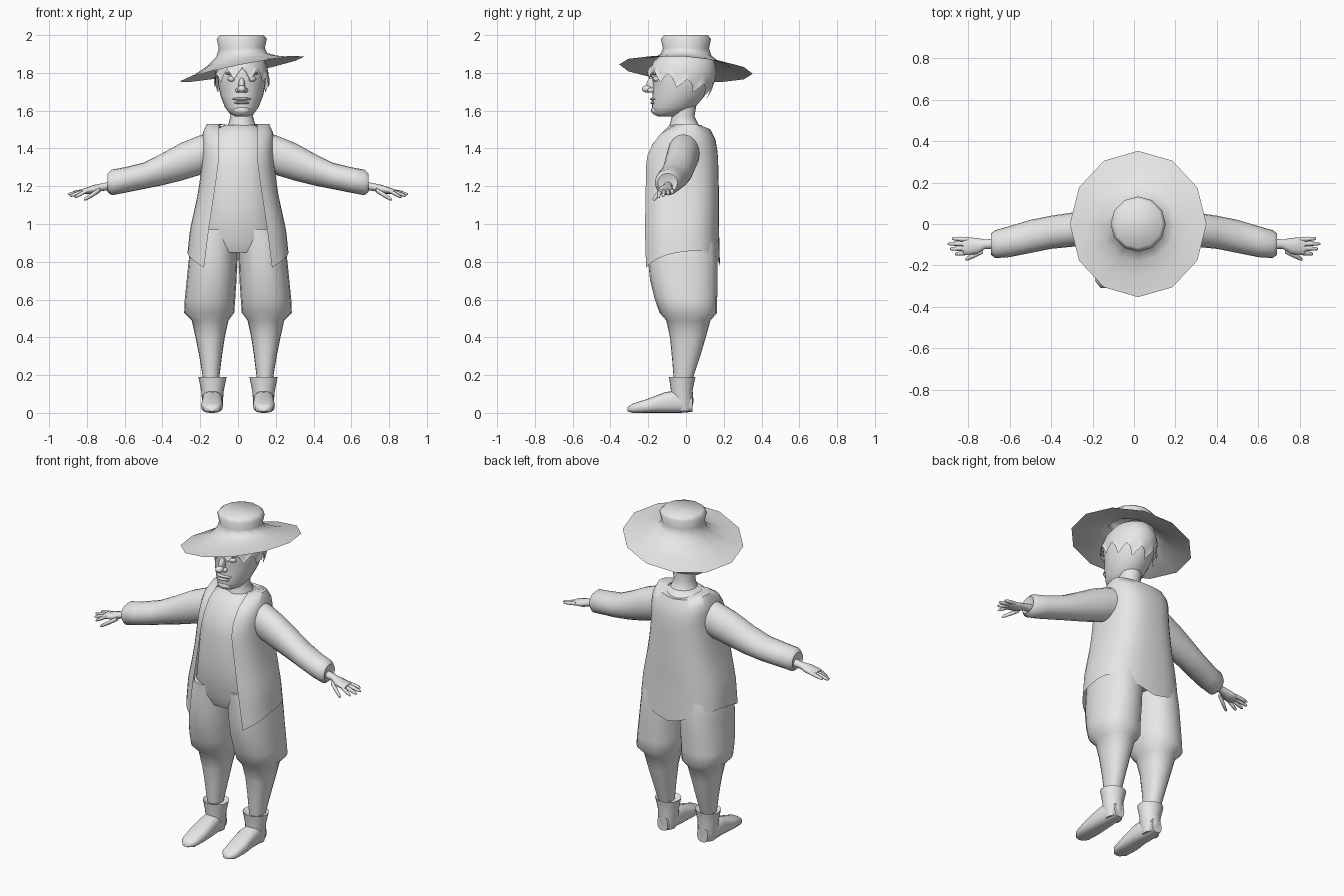
import bpy, bmesh, math
from math import sin, cos, pi, radians

cube = bpy.data.objects.get("Cube")
if cube:
    bpy.data.objects.remove(cube)

clay = bpy.data.materials.new("light_grey")
clay.use_nodes = True
clay.diffuse_color = (0.8, 0.8, 0.8, 1)
clay.node_tree.nodes["Principled BSDF"].inputs["Base Color"].default_value = (0.8, 0.8, 0.8, 1)


def finish(name, bm, mirror=False, angle=60):
    """Turn a bmesh into a smooth, optionally mirrored object."""
    bmesh.ops.recalc_face_normals(bm, faces=bm.faces)
    mesh = bpy.data.meshes.new(name)
    bm.to_mesh(mesh)
    bm.free()
    mesh.materials.append(clay)
    obj = bpy.data.objects.new(name, mesh)
    bpy.context.collection.objects.link(obj)
    bpy.ops.object.select_all(action="DESELECT")
    obj.select_set(True)
    bpy.context.view_layer.objects.active = obj
    bpy.ops.object.shade_smooth_by_angle(angle=radians(angle))
    if mirror:
        obj.modifiers.new("mirror", "MIRROR")
    return obj


def power(value, exponent):
    return math.copysign(abs(value) ** exponent, value)


def oval(low_a, high_a, low_b, high_b, angle, square=1.0):
    """Point on a superellipse given by its extents."""
    a = (low_a + high_a) / 2 + (high_a - low_a) / 2 * power(sin(angle), square)
    b = (low_b + high_b) / 2 - (high_b - low_b) / 2 * power(cos(angle), square)
    return a, b


def bridge(bm, rings, closed=True):
    for lower, upper in zip(rings, rings[1:]):
        count = len(lower)
        for i in range(count if closed else count - 1):
            j = (i + 1) % count
            bm.faces.new((lower[i], lower[j], upper[j], upper[i]))


def loft(name, axis, sections, sides=20, square=1.0, mirror=False, caps=True, angle=60):
    """Skin oval sections (position, extents of the two other axes)."""
    bm = bmesh.new()
    rings = []
    for position, *extents in sections:
        ring = []
        for i in range(sides):
            point = list(oval(*extents, 2 * pi * i / sides, square))
            point.insert("xyz".index(axis), position)
            ring.append(bm.verts.new(point))
        rings.append(ring)
    bridge(bm, rings)
    if caps:
        bm.faces.new(rings[0])
        bm.faces.new(rings[-1])
    return finish(name, bm, mirror, angle)


def sample(rows, position):
    """Interpolate a table of rows at a position in its first column."""
    position = min(max(position, rows[0][0]), rows[-1][0])
    for low, high in zip(rows, rows[1:]):
        if position <= high[0]:
            t = (position - low[0]) / (high[0] - low[0])
            return [a + (b - a) * t for a, b in zip(low[1:], high[1:])]


def ball(name, centre, size, mirror=False):
    bm = bmesh.new()
    bmesh.ops.create_uvsphere(bm, u_segments=16, v_segments=10, radius=1)
    for v in bm.verts:
        v.co = [c + s * p for c, s, p in zip(centre, size, v.co)]
    return finish(name, bm, mirror)


MID = 0.02  # the head and hat sit slightly off centre

# Shirt and trunk
loft("torso", "z", [
    (.85, -.2, .2, -.17, .14), (.92, -.23, .23, -.2, .155),
    (1.1, -.2, .2, -.215, .16), (1.3, -.18, .18, -.21, .155),
    (1.42, -.17, .17, -.18, .14), (1.49, -.14, .14, -.12, .11),
    (1.525, -.07, .09, -.085, .08)], square=.85)

# Neck
loft("neck", "z", [
    (1.48, -.08, .12, -.1, .1), (1.53, -.05, .09, -.085, .065),
    (1.57, -.04, .08, -.075, .045), (1.66, -.05, .09, -.08, .06)])

# Baggy breeches tapering into stockings
loft("leg", "z", [
    (.18, .1, .185, -.065, .035), (.3, .085, .205, -.075, .075),
    (.4, .07, .225, -.085, .105), (.49, .05, .245, -.105, .13),
    (.53, .02, .285, -.14, .165), (.6, .015, .282, -.165, .165),
    (.7, .008, .272, -.19, .168), (.8, .004, .262, -.2, .168),
    (.9, 0, .25, -.2, .16), (.97, 0, .22, -.2, .15)], mirror=True, square=.9)

# Soft boots with a flared cuff
loft("boot_shaft", "z", [
    (.01, .09, .18, -.06, .03), (.06, .08, .19, -.08, .04),
    (.12, .075, .195, -.08, .035), (.19, .06, .21, -.09, .05),
    (.17, .09, .19, -.07, .035)], mirror=True)
loft("boot_foot", "y", [
    (-.31, .115, .16, .008, .03), (-.28, .09, .185, 0, .05),
    (-.2, .08, .195, 0, .075), (-.11, .08, .19, 0, .11),
    (-.03, .085, .19, 0, .12), (.035, .1, .17, .005, .09)], mirror=True, square=.75)

# Sleeves with gathered cuffs
loft("sleeve", "x", [
    (.12, -.09, .075, 1.29, 1.49), (.2, -.1, .07, 1.26, 1.47),
    (.3, -.11, .055, 1.23, 1.43), (.4, -.12, .04, 1.205, 1.375),
    (.5, -.14, .02, 1.185, 1.325), (.6, -.16, -.01, 1.165, 1.3),
    (.67, -.165, -.03, 1.152, 1.288), (.69, -.15, -.045, 1.17, 1.268),
    (.68, -.125, -.065, 1.18, 1.24)], mirror=True)

# Hands
loft("palm", "x", [
    (.67, -.12, -.07, 1.18, 1.225), (.72, -.12, -.075, 1.175, 1.215),
    (.76, -.145, -.067, 1.16, 1.207), (.81, -.15, -.065, 1.16, 1.19),
    (.825, -.145, -.07, 1.165, 1.185)], sides=12, mirror=True)


def finger(name, start, end, radius):
    sections = []
    for t, scale in ((0, 1), (.5, 1), (.9, .75), (1, .3)):
        x, y, z = [a + (b - a) * t for a, b in zip(start, end)]
        r = radius * scale
        sections.append((x, y - r, y + r, z - r, z + r))
    loft(name, "x", sections, sides=8, mirror=True)


for i, length in enumerate((.075, .095, .085, .06)):
    root = -.075 - .021 * i
    finger("finger_%d" % (i + 1), (.8, root, 1.177),
           (.805 + length, root * 1.2 + .02, 1.165 - .008 * i), .011)
finger("thumb", (.73, -.13, 1.18), (.815, -.172, 1.128), .013)

# Open waistcoat: one half from the front edge round to the back, mirrored
WAISTCOAT = [  # height, half width, front, back, front edge
    (.77, .275, -.24, .18, .18), (.97, .255, -.24, .175, .155),
    (1.15, .215, -.235, .175, .128), (1.25, .2, -.23, .172, .113),
    (1.35, .19, -.225, .17, .1), (1.44, .19, -.18, .16, .1),
    (1.5, .185, -.125, .13, .1), (1.53, .165, -.06, .09, .1)]
bm = bmesh.new()
rings = []
STEPS, ROWS = 16, 14
for row in range(ROWS + 1):
    ring = []
    for i in range(STEPS + 1):
        u = i / STEPS
        hem = .86 - .09 * abs(2 * u - 1) ** 1.5
        neckline = 1.53 - .03 * max(0, 2 * u - 1)
        z = hem + (neckline - hem) * row / ROWS
        half, front, back, edge = sample(WAISTCOAT, z)
        start = math.asin((edge / half) ** (1 / .75))
        x, y = oval(-half, half, front, back, start + (pi - start) * u, .75)
        ring.append(bm.verts.new((max(x, 0), y, z)))
    rings.append(ring)
# Shoulder strap folding in towards the neck
rings.append([bm.verts.new((v.co.x * .6, v.co.y * .75, v.co.z - .005)) for v in rings[-1]])
bridge(bm, rings, closed=False)
finish("waistcoat", bm, mirror=True)

# Head
HEAD = [  # height, half width, front, back
    (1.57, .035, -.15, -.05), (1.585, .065, -.178, -.01),
    (1.62, .09, -.18, .05), (1.68, .113, -.178, .1), (1.74, .125, -.175, .135),
    (1.8, .13, -.185, .15), (1.86, .115, -.16, .14), (1.92, .07, -.09, .09)]
loft("head", "z", [(z, MID - w, MID + w, f, b) for z, w, f, b in HEAD], sides=28)

# Face
ball("nose_bridge", (MID, -.18, 1.735), (.017, .03, .04))
ball("nose_tip", (MID, -.205, 1.715), (.023, .028, .02))
for side in (-1, 1):
    name = "left" if side > 0 else "right"
    ball(name + "_nostril", (MID + side * .02, -.185, 1.708), (.014, .02, .013))
    ball(name + "_eye", (MID + side * .05, -.15, 1.768), (.025, .025, .017))
    ball(name + "_brow", (MID + side * .053, -.155, 1.797), (.034, .025, .008))
ball("upper_lip", (MID, -.165, 1.662), (.05, .026, .009))
ball("lower_lip", (MID, -.165, 1.642), (.042, .024, .009))
ball("chin", (MID, -.155, 1.602), (.045, .03, .025))

# Hair: a cap over the skull with pointed locks along its edge
bm = bmesh.new()
rings = []
LOCKS = 44
for row in range(7):
    ring = []
    for i in range(LOCKS):
        angle = 2 * pi * i / LOCKS
        fringe = 1.75 - .05 * cos(angle) * -1 if cos(angle) < 0 else 1.75 + .05 * cos(angle)
        edge = fringe + (.025, .005, -.035, -.005)[i % 4]
        z = edge + (1.9 - edge) * row / 6
        half, front, back = sample(HEAD, z)
        grow = .012 + .01 * (row == 0)
        x, y = oval(MID - half - grow, MID + half + grow, front - grow, back + grow, angle)
        ring.append(bm.verts.new((x, y, z)))
    rings.append(ring)
bridge(bm, rings)
finish("hair", bm)

# Hat: crown and lopsided brim, turned as twelve sides
bm = bmesh.new()
rings = []
for radius, height, tilt in ((.33, 1.82, 1), (.25, 1.838, .95), (.18, 1.865, .75),
                             (.135, 1.895, .4), (.122, 1.93, .1), (.133, 1.98, 0), (.115, 2, 0)):
    ring = []
    for i in range(12):
        angle = 2 * pi * i / 12
        x, y = radius * sin(angle), radius * cos(angle)
        if radius > .3:
            y *= 1.07
        ring.append(bm.verts.new((MID + x, y, height + tilt * (.2 * x - .07 * y))))
    rings.append(ring)
bridge(bm, rings)
bm.faces.new(rings[-1])
finish("hat", bm)
